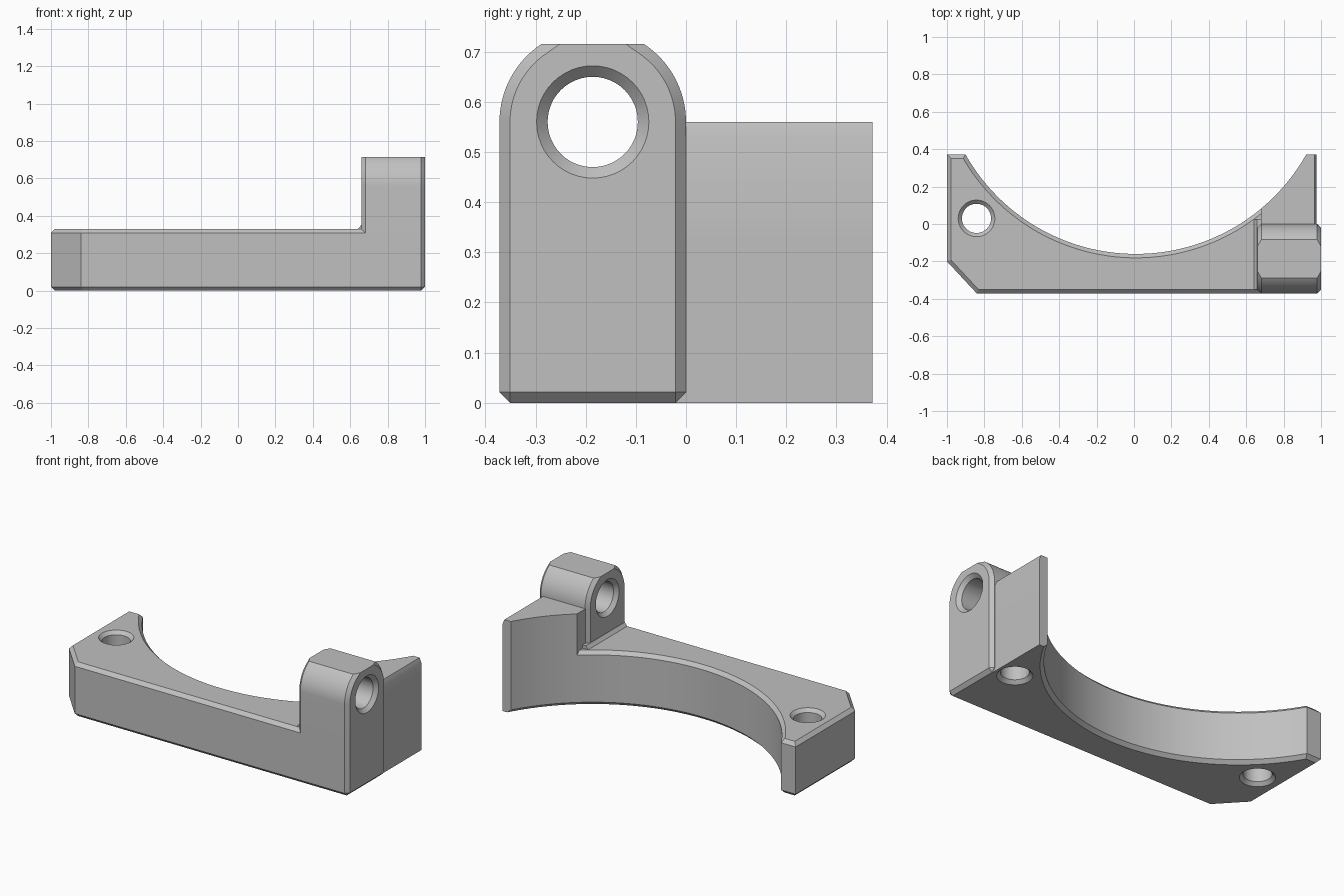
import bpy, bmesh
from math import sin, cos, pi, radians, asin, sqrt
from mathutils import Vector

if "Cube" in bpy.data.objects:
    bpy.data.objects.remove(bpy.data.objects["Cube"], do_unlink=True)

grey = bpy.data.materials.new("plain_grey")
grey.use_nodes = True
COLOUR = (0.53, 0.53, 0.53, 1)
grey.diffuse_color = COLOUR
for node in grey.node_tree.nodes:
    if node.type == "BSDF_PRINCIPLED":
        node.inputs["Base Color"].default_value = COLOUR


def place(axis, u, v, h):
    return {"x": (h, u, v), "y": (u, h, v), "z": (u, v, h)}[axis]


def loft(name, rings, bevel=0, rule=None):
    """Closed solid through rings of equal length, with chosen edges chamfered."""
    bm = bmesh.new()
    loops = [[bm.verts.new(p) for p in ring] for ring in rings]
    n = len(loops[0])
    for a, b in zip(loops, loops[1:]):
        for i in range(n):
            j = (i + 1) % n
            bm.faces.new((a[i], a[j], b[j], b[i]))
    bm.faces.new(loops[0])
    bm.faces.new(loops[-1])
    bmesh.ops.recalc_face_normals(bm, faces=bm.faces)
    if rule:
        edges = [e for e in bm.edges if rule(e.verts[0].co, e.verts[1].co)]
        bmesh.ops.bevel(bm, geom=edges, offset=bevel, offset_type="OFFSET",
                        segments=1, affect="EDGES", clamp_overlap=False)
    mesh = bpy.data.meshes.new(name)
    bm.to_mesh(mesh)
    bm.free()
    mesh.materials.append(grey)
    obj = bpy.data.objects.new(name, mesh)
    bpy.context.collection.objects.link(obj)
    return obj


def prism(name, outline, axis, low, high, bevel=0, rule=None):
    rings = [[place(axis, u, v, h) for u, v in outline] for h in (low, high)]
    return loft(name, rings, bevel, rule)


def hole_cutter(name, axis, u, v, steps, sides=48):
    """Round cutter; steps are (position along axis, radius)."""
    turn = [2 * pi * i / sides for i in range(sides)]
    return loft(name, [[place(axis, u + r * cos(t), v + r * sin(t), h) for t in turn]
                       for h, r in steps])


def combine(target, tool, operation):
    tool.hide_render = True
    mod = target.modifiers.new("combine", "BOOLEAN")
    mod.operation, mod.solver, mod.object = operation, "EXACT", tool
    bpy.context.view_layer.update()
    graph = bpy.context.evaluated_depsgraph_get()
    mesh = bpy.data.meshes.new_from_object(target.evaluated_get(graph))
    target.modifiers.clear()
    target.data = mesh
    bpy.data.objects.remove(tool, do_unlink=True)


BACK, SIDE, TOP, ARM_TOP = 0.372, 0.976, 0.33, 0.56

# Large round cradle, listed from the right tip to the left tip
R, CX = 1.046, 0.01
CY = R - 0.16
half = asin(sqrt(R * R - (CY - BACK) ** 2) / R)
N = 64
cradle = []
for i in range(N + 1):
    t = half * (1 - 2 * i / N)
    cradle.append((CX + R * sin(t), CY - R * cos(t)))


# Base plate, chamfered above and below except on the right arm's outer faces
def plate_edges(a, b):
    mid = (a + b) / 2
    on_arm = mid.x > SIDE - 0.01 or (mid.x > 0.9 and mid.y > BACK - 0.001)
    return abs(a.z - b.z) < 1e-5 and not on_arm


outline = [(-1, BACK), (-1, -0.2), (-0.84, -BACK), (SIDE, -BACK), (SIDE, BACK)]
# the outline meets the cradle at its right tip and closes at its left tip
body = prism("bracket_body", outline + cradle, "z", 0, TOP, 0.021, plate_edges)

# Raised right arm that follows the cradle
arm_curve = [p for p in cradle if p[0] > 0.665]
arm = prism("raised_arm", [(arm_curve[-1][0], -0.1), (SIDE, -0.1), (SIDE, BACK)] + arm_curve,
            "z", 0.25, ARM_TOP)
wedge = prism("arm_edge_cutter", [(0.9636, 0.561), (SIDE, 0.53), (1.05, 0.53), (1.05, 0.561)],
              "y", -0.3, 0.5)
combine(arm, wedge, "DIFFERENCE")

# Upright lug with a rounded, flat-topped head
LUG_R, LUG_Y, LUG_Z = BACK / 2, -BACK / 2, 0.56
FLAT = 0.715
lift = asin((FLAT - LUG_Z) / LUG_R)
S = 16
head = []
for start, end in ((pi, pi - lift), (lift, 0)):
    for i in range(S + 1):
        t = start + (end - start) * i / S
        head.append((LUG_Y + LUG_R * cos(t), LUG_Z + LUG_R * sin(t)))


def lug_edges(a, b):
    on_end = abs(a.x - b.x) < 1e-5
    on_flat = min(a.z, b.z) > FLAT - 0.001
    on_base = max(a.z, b.z) < 0.001
    return (on_end and not on_flat) or on_base


lug = prism("pin_lug", [(-BACK, 0)] + head + [(0, 0)], "x", 0.66, 1, 0.021, lug_edges)

# Small sloped fillet where the lug rises from the plate
fillet = prism("lug_fillet", [(0.64, TOP - 0.002), (0.7, TOP - 0.002), (0.7, 0.35), (0.658, 0.35)],
               "y", -0.35, 0.025)

for part in (arm, lug, fillet):
    combine(body, part, "UNION")

# Countersunk pin hole, through bolt hole and blind bolt hole
holes = [
    hole_cutter("pin_hole_cutter", "x", LUG_Y, LUG_Z,
                [(0.64, 0.132), (0.682, 0.09), (0.978, 0.09), (1.02, 0.132)]),
    hole_cutter("bolt_hole_cutter", "z", -0.842, 0.03,
                [(-0.02, 0.118), (0.02, 0.078), (TOP - 0.02, 0.078), (TOP + 0.02, 0.118)]),
    hole_cutter("blind_hole_cutter", "z", 0.862, 0.03,
                [(-0.02, 0.118), (0.02, 0.078), (TOP, 0.078)]),
]
for cutter in holes:
    combine(body, cutter, "DIFFERENCE")

bpy.ops.object.select_all(action="DESELECT")
body.select_set(True)
bpy.context.view_layer.objects.active = body
bpy.ops.object.shade_smooth_by_angle(angle=radians(25))
